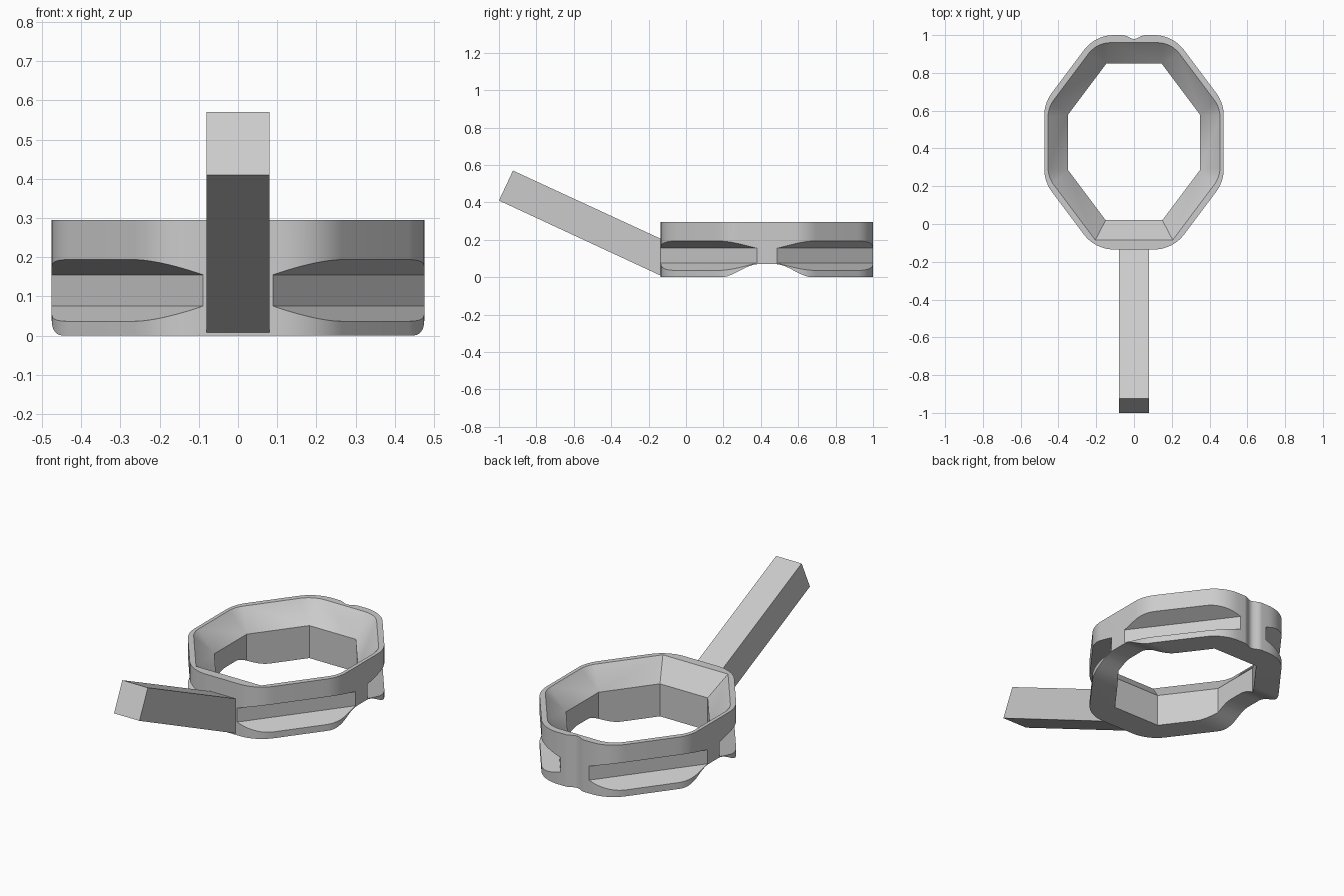
import bpy, bmesh, math
from mathutils import Vector

if "Cube" in bpy.data.objects:
    bpy.data.objects.remove(bpy.data.objects["Cube"])

CENTRE_Y = 0.4325
HEIGHT = 0.295

grey = bpy.data.materials.new("light_grey")
grey.use_nodes = True
COLOUR = (0.6, 0.6, 0.6, 1)
grey.diffuse_color = COLOUR
grey.node_tree.nodes["Principled BSDF"].inputs["Base Color"].default_value = COLOUR


def loft(name, loops):
    """Closed solid through loops of equal point count."""
    bm = bmesh.new()
    rings = [[bm.verts.new(p) for p in loop] for loop in loops]
    n = len(rings[0])
    for a, b in zip(rings, rings[1:]):
        for i in range(n):
            j = (i + 1) % n
            bm.faces.new((a[i], a[j], b[j], b[i]))
    bm.faces.new(rings[0][::-1])
    bm.faces.new(rings[-1])
    bmesh.ops.remove_doubles(bm, verts=bm.verts, dist=1e-5)
    bmesh.ops.recalc_face_normals(bm, faces=bm.faces)
    mesh = bpy.data.meshes.new(name)
    bm.to_mesh(mesh)
    bm.free()
    mesh.materials.append(grey)
    obj = bpy.data.objects.new(name, mesh)
    bpy.context.collection.objects.link(obj)
    return obj


def octagon(side, front, back, diag, z, r_front, r_rest, steps=10):
    """Octagon from wall distances, with corners filleted by radius."""
    def corner_pair(end):
        return ((diag - 0.6 * end) / 0.8, end), (side, (diag - 0.8 * side) / 0.6)
    fa, fb = corner_pair(front)
    ba, bb = corner_pair(back)
    half = [(fa[0], -fa[1], r_front), (fb[0], -fb[1], r_rest), (*bb, r_rest), (*ba, r_rest)]
    corners = half + [(-x, y, r) for x, y, r in reversed(half)]
    points = []
    for i, (x, y, r) in enumerate(corners):
        p = Vector((x, y))
        u = (Vector(corners[i - 1][:2]) - p).normalized()
        v = (Vector(corners[(i + 1) % 8][:2]) - p).normalized()
        half_angle = u.angle(v) / 2
        mid = p + (u + v).normalized() * r / math.sin(half_angle)
        turn = math.pi / 2 - half_angle
        out = -(u + v).normalized()
        side_dir = Vector((-out.y, out.x))
        for k in range(steps + 1):
            t = turn * (2 * k / steps - 1)
            q = mid + r * (out * math.cos(t) + side_dir * math.sin(t))
            points.append((q.x, q.y + CENTRE_Y, z))
    return points


def cut(target, cutter):
    mod = target.modifiers.new(cutter.name, "BOOLEAN")
    mod.operation = "DIFFERENCE"
    mod.solver = "EXACT"
    mod.object = cutter
    bpy.context.view_layer.objects.active = target
    bpy.ops.object.modifier_apply(modifier=mod.name)
    bpy.data.objects.remove(cutter)


# Ring body with rounded outer corners
ring = loft("ring_body", [octagon(0.475, 0.5675, 0.5675, 0.505, z, 0.2, 0.2) for z in (0, HEIGHT)])

# Opening: straight below, flaring to the rim
straight = [octagon(0.35, 0.4125, 0.4175, 0.3675, z, 0, 0) for z in (-0.1, 0.185)]
flare = [octagon(0.455, 0.5175, 0.5275, 0.4745, z, 0, 0.15) for z in (HEIGHT, 0.4)]
cut(ring, loft("opening_cutter", straight + flare))

# Tapered slots across the four diagonal walls
for sx in (-1, 1):
    for sy in (-1, 1):
        normal = Vector((0.8 * sx, 0.6 * sy, 0))
        along = Vector((-0.6 * sx, 0.8 * sy, 0))
        centre = Vector((0, CENTRE_Y, 0))
        section = [(0.412, 0.075), (0.412, 0.155), (0.612, 0.238), (0.612, -0.008)]
        cut(ring, loft("slot_cutter", [
            [centre + normal * d + along * s + Vector((0, 0, z)) for d, z in section]
            for s in (-0.8, 0.8)]))

# Arches under both side walls
arch = []
for k in range(13):
    t = k / 12
    arch.append((0.245 - 0.2 * t, 0.07 * t * t * (3 - 2 * t)))
arch += [(-y, z) for y, z in reversed(arch)]
arch = [(0.245, -0.1)] + arch + [(-0.245, -0.1)]
cut(ring, loft("arch_cutter", [[(x, CENTRE_Y + y, z) for y, z in arch] for x in (-1, 1)]))

# Shallow groove down the back
groove = [(0.06 * k / 10, 1 - 0.01 * (1 + math.cos(math.pi * k / 10))) for k in range(-10, 11)]
groove = [(-0.06, 1.1)] + groove + [(0.06, 1.1)]
cut(ring, loft("groove_cutter", [[(x, y, z) for x, y in groove] for z in (-0.1, 0.4)]))

bpy.ops.object.select_all(action="DESELECT")
ring.select_set(True)
bpy.context.view_layer.objects.active = ring
bpy.ops.object.shade_smooth_by_angle(angle=math.radians(25))

# Sloping square handle
bar = [(-0.13, 0.006), (-0.13, 0.203), (-0.925, 0.57), (-1, 0.41)]
loft("handle", [[(x, y, z) for y, z in bar] for x in (-0.08, 0.08)])
